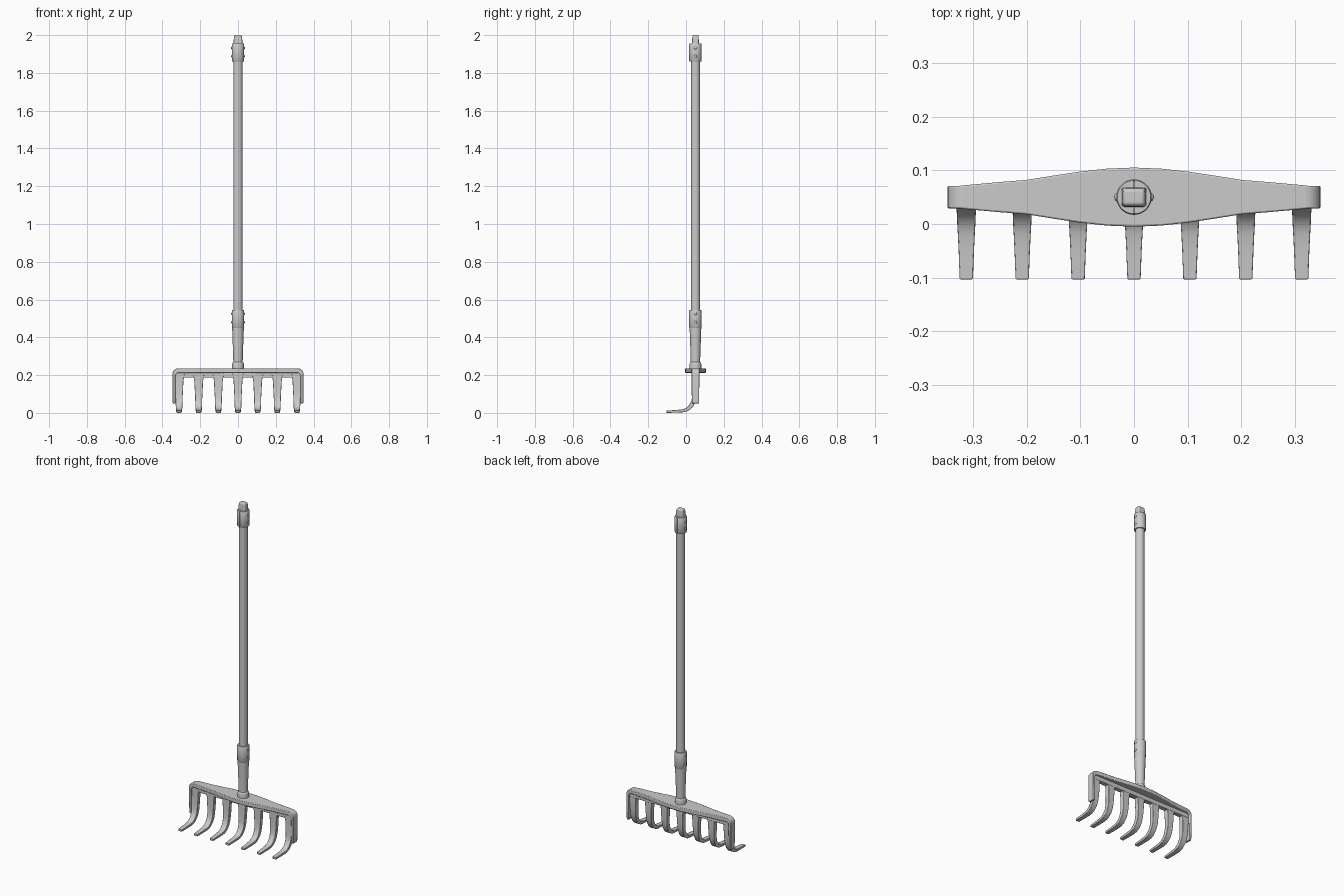
import bpy, bmesh, math

if "Cube" in bpy.data.objects:
    bpy.data.objects.remove(bpy.data.objects["Cube"])

CY = 0.05  # y of the handle axis


def finish(name, bm, bevel=0.0, segments=2):
    bmesh.ops.recalc_face_normals(bm, faces=bm.faces[:])
    me = bpy.data.meshes.new(name)
    bm.to_mesh(me)
    bm.free()
    ob = bpy.data.objects.new(name, me)
    bpy.context.collection.objects.link(ob)
    bpy.ops.object.select_all(action='DESELECT')
    bpy.context.view_layer.objects.active = ob
    ob.select_set(True)
    if bevel:
        m = ob.modifiers.new("bevel", 'BEVEL')
        m.width, m.segments, m.limit_method = bevel, segments, 'ANGLE'
        m.angle_limit = math.radians(35)
    bpy.ops.object.shade_smooth_by_angle(angle=math.radians(40))
    return ob


def skin(name, rings, bevel=0.0, segments=2):
    """Bridge a list of equal-length closed sections and cap both ends."""
    bm = bmesh.new()
    loops = [[bm.verts.new(p) for p in r] for r in rings]
    n = len(rings[0])
    for a, b in zip(loops, loops[1:]):
        for i in range(n):
            j = (i + 1) % n
            bm.faces.new((a[i], a[j], b[j], b[i]))
    bm.faces.new(loops[0])
    bm.faces.new(loops[-1])
    return finish(name, bm, bevel, segments)


def lathe(name, profile, sides=32):
    return skin(name, [[(r * math.cos(2 * math.pi * i / sides),
                         CY + r * math.sin(2 * math.pi * i / sides), z)
                        for i in range(sides)] for r, z in profile])


def half_shell(name, side, z0, z1, r=0.033, gap=0.04, n=20):
    """One half of a clamp sleeve, split in the x = 0 plane."""
    arc = [-math.pi / 2 + gap + (math.pi - 2 * gap) * i / n for i in range(n + 1)]
    rings = []
    for rr, z in ((r - .002, z0), (r, z0 + .003), (r, z1 - .003), (r - .002, z1)):
        rings.append([(side * (rr * math.cos(a)), CY + rr * math.sin(a), z) for a in arc])
    skin(name, rings)


def rivet(name, side, z):
    bm = bmesh.new()
    bmesh.ops.create_uvsphere(bm, u_segments=16, v_segments=8, radius=1)
    for v in bm.verts:
        v.co = (side * 0.0315 + v.co.x * 0.0055, CY + v.co.y * 0.008, z + v.co.z * 0.008)
    finish(name, bm)


# Head flange: a wide top plate that bends down at both ends
plate = [(0, .055), (.05, .053), (.1, .0475), (.15, .040), (.2, .032), (.25, .028), (.317, .022)]
half = [((x, .236), (min(x, .315), .212), h) for x, h in plate]
for k in range(1, 7):
    a = math.radians(90 - 15 * k)
    c, s = math.cos(a), math.sin(a)
    half.append(((.317 + .03 * c, .206 + .03 * s), (.315 + .016 * c, .196 + .016 * s), .021))
half.append(((.346, .05), (.332, .05), .019))
full = [((-o[0], o[1]), (-i[0], i[1]), h) for o, i, h in half[:0:-1]] + half
skin("head_flange", [[(o[0], CY - h, o[1]), (o[0], CY + h, o[1]),
                      (i[0], CY + h, i[1]), (i[0], CY - h, i[1])] for o, i, h in full], .003)

# Web under the plate
skin("head_web", [[(x, .036, .187), (x, .062, .187), (x, .062, .216), (x, .036, .216)]
                  for x in (-.335, .335)], .002)

# Curved tines: (centre y, centre z, tangent angle, half thickness, half width)
path = [(.048, .215, 90, .0130, .030), (.048, .187, 90, .0130, .026), (.048, .17, 90, .0130, .0235),
        (.047, .12, 90, .0125, .021), (.044, .08, 80, .0120, .019), (.039, .06, 70, .0115, .0185),
        (.030, .041, 57, .0110, .018), (.017, .026, 42, .0100, .0175), (.001, .016, 24, .0090, .017),
        (-.018, .011, 10, .0080, .016), (-.05, .0085, 3, .0070, .0145), (-.103, .006, 0, .0060, .0125)]
for k in range(-3, 4):
    x = k * .104
    rings = []
    for y, z, ang, t, w in path:
        a = math.radians(ang)
        ny, nz = -math.sin(a) * t, math.cos(a) * t
        rings.append([(x - w, y + ny, z + nz), (x + w, y + ny, z + nz),
                      (x + w * .9, y - ny, z - nz), (x - w * .9, y - ny, z - nz)])
    skin(f"tine_{k + 4}", rings, .002)

# Socket with collar, then the long pole
lathe("handle_socket", [(.031, .23), (.031, .258), (.029, .266), (.025, .27),
                        (.0255, .30), (.030, .42), (.031, .452)])
lathe("pole", [(.0245, .44), (.0245, 1.90)])

# Riveted sleeves at the bottom and top of the pole
lathe("lower_sleeve", [(.031, .45), (.033, .453), (.033, .542), (.031, .546)])
lathe("upper_sleeve_core", [(.0305, 1.862), (.0305, 1.952)])
for side, tag in ((-1, "left"), (1, "right")):
    half_shell(f"upper_sleeve_{tag}", side, 1.86, 1.956)
    for z in (.48, .525, 1.888, 1.932):
        rivet(f"rivet_{tag}_{int(z * 1000)}", side, z)

# Tapered rounded block at the very top
skin("handle_tip", [[(sx * w, CY + sy * d, z) for sx, sy in ((-1, -1), (1, -1), (1, 1), (-1, 1))]
                    for w, d, z in ((.0235, .0185, 1.945), (.0225, .0175, 1.978), (.0195, .0155, 2.0))],
     .006, 4)
